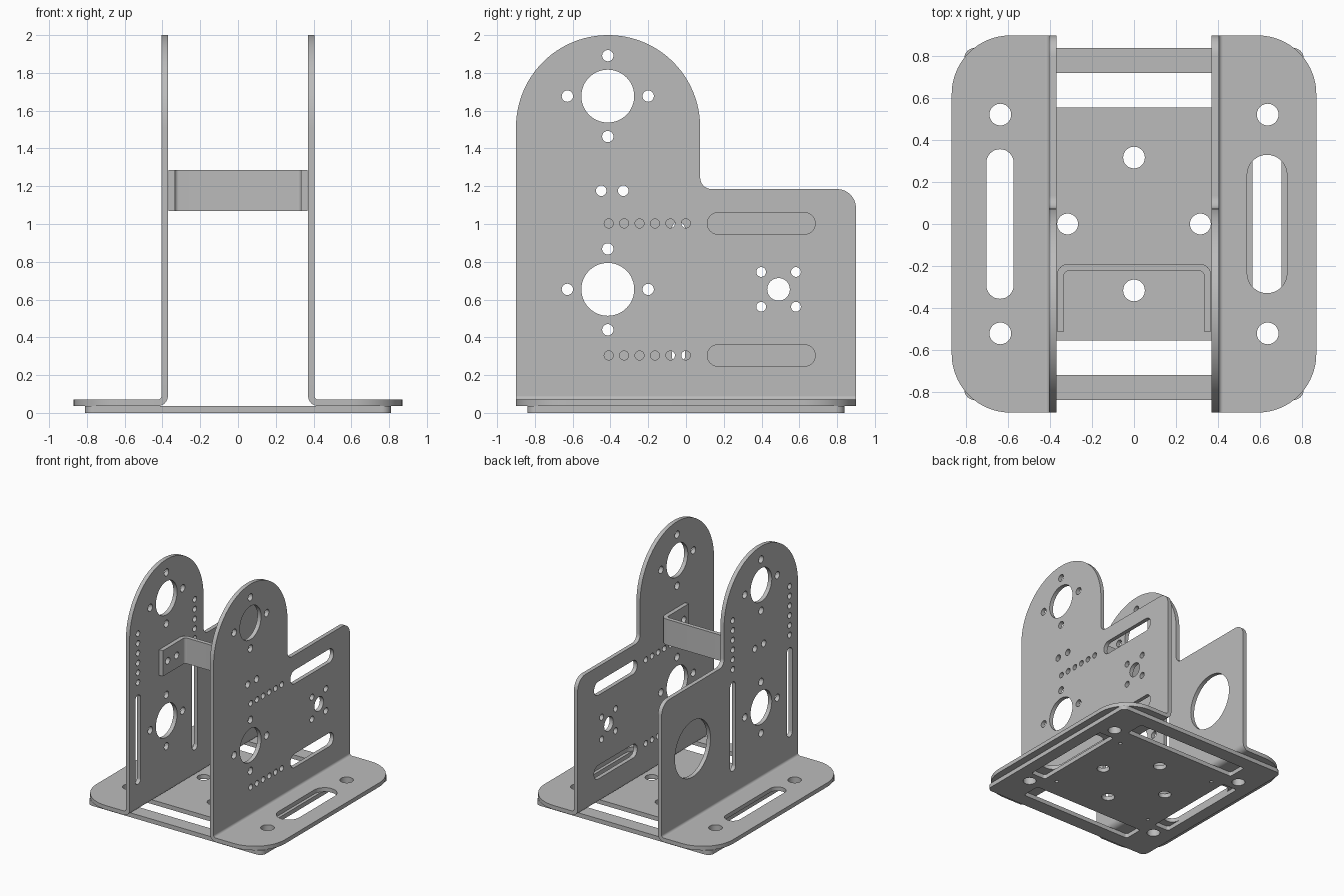
import bpy, bmesh, math
from mathutils import Vector

if "Cube" in bpy.data.objects:
    bpy.data.objects.remove(bpy.data.objects["Cube"])

metal = bpy.data.materials.new("grey_metal")
metal.diffuse_color = (0.5, 0.5, 0.5, 1)
metal.use_nodes = True
metal.node_tree.nodes["Principled BSDF"].inputs["Base Color"].default_value = metal.diffuse_color
T = 0.034  # sheet thickness


def rounded(corners):
    """Outline from (u, v, radius) right-angled corners."""
    pts = []
    n = len(corners)
    for i, (x, y, r) in enumerate(corners):
        p = Vector((x, y))
        if r == 0:
            pts.append(p)
            continue
        a = (Vector(corners[i - 1][:2]) - p).normalized()
        b = (Vector(corners[(i + 1) % n][:2]) - p).normalized()
        c = p + (a + b) * r
        steps = 24 if r > 0.2 else 8
        for k in range(steps + 1):
            t = math.pi / 2 * k / steps
            pts.append(c - (b * math.cos(t) + a * math.sin(t)) * r)
    return pts


def rect(u0, u1, v0, v1, r=0):
    return rounded([(u0, v0, r), (u1, v0, r), (u1, v1, r), (u0, v1, r)])


def slot(u0, u1, v0, v1):
    return rect(u0, u1, v0, v1, min(u1 - u0, v1 - v0) / 2 - 0.0005)


def circle(u, v, r):
    n = 48 if r > 0.1 else 24
    return [Vector((u + r * math.cos(2 * math.pi * i / n),
                    v + r * math.sin(2 * math.pi * i / n))) for i in range(n)]


def sheet(bm, loops, axis, low, high):
    """Fill an outline with holes and extrude it along an axis into bm."""
    cu = bpy.data.curves.new("profile", 'CURVE')
    cu.dimensions, cu.fill_mode = '2D', 'BOTH'
    cu.extrude = (high - low) / 2
    for loop in loops:
        sp = cu.splines.new('POLY')
        sp.points.add(len(loop) - 1)
        for q, p in zip(sp.points, loop):
            q.co = (p[0], p[1], 0, 1)
        sp.use_cyclic_u = True
    ob = bpy.data.objects.new("profile", cu)
    bpy.context.collection.objects.link(ob)
    dg = bpy.context.evaluated_depsgraph_get()
    me = bpy.data.meshes.new_from_object(ob.evaluated_get(dg))
    mid = (low + high) / 2
    for vert in me.vertices:
        u, v, w = vert.co
        w += mid
        vert.co = {'x': (w, u, v), 'y': (u, w, v), 'z': (u, v, w)}[axis]
    part = bmesh.new()
    part.from_mesh(me)
    bmesh.ops.remove_doubles(part, verts=part.verts, dist=1e-5)
    bmesh.ops.recalc_face_normals(part, faces=part.faces)
    part.to_mesh(me)
    part.free()
    bm.from_mesh(me)
    bpy.data.objects.remove(ob)
    bpy.data.curves.remove(cu)
    bpy.data.meshes.remove(me)


def finish(bm, name):
    me = bpy.data.meshes.new(name)
    bm.to_mesh(me)
    bm.free()
    me.materials.clear()
    me.materials.append(metal)
    for p in me.polygons:
        p.material_index = 0
    ob = bpy.data.objects.new(name, me)
    bpy.context.collection.objects.link(ob)
    bpy.ops.object.select_all(action='DESELECT')
    ob.select_set(True)
    bpy.context.view_layer.objects.active = ob
    bpy.ops.object.shade_smooth_by_angle(angle=math.radians(30))


# Base plate: four long slots, corner bolts, centre bolts, small pilot holes
loops = [rect(-0.81, 0.81, -0.84, 0.84, 0.05)]
for s in (-1, 1):
    lo, hi = sorted((s * 0.565, s * 0.705))
    loops.append(rect(lo, hi, -0.42, 0.42, 0.02))
    lo, hi = sorted((s * 0.555, s * 0.72))
    loops.append(rect(-0.53, 0.53, lo, hi, 0.02))
    loops += [circle(s * 0.317, 0, 0.05), circle(0, s * 0.317, 0.052)]
    for t in (-1, 1):
        loops += [circle(s * 0.638, t * 0.522, 0.052), circle(s * 0.47, t * 0.39, 0.014)]
bm = bmesh.new()
sheet(bm, loops, 'z', 0, 0.036)
finish(bm, "base_plate")

# Holes shared by both upright plates: two motor mounts and two bracket bolts
Y0 = -0.414
shared = [circle(y, 1.176, 0.028) for y in (-0.449, -0.332)]
for z in (1.677, 0.654):
    shared.append(circle(Y0, z, 0.14))
    for dy, dz in ((1, 0), (-1, 0), (0, 1), (0, -1)):
        shared.append(circle(Y0 + dy * 0.214, z + dz * 0.214, 0.03))

# Right plate only: horizontal slots, hole rows, small hub with four bolts
right = [circle(0.49, 0.654, 0.06)]
right += [circle(0.49 + a * 0.092, 0.654 + b * 0.092, 0.026) for a in (-1, 1) for b in (-1, 1)]
for z in (1.003, 0.304):
    right.append(slot(0.113, 0.684, z - 0.057, z + 0.057))
    right += [circle(-0.409 + i * 0.0816, z, 0.024) for i in range(6)]

# Left plate only: large opening, vertical slots, vertical hole rows
left = [circle(0.49, 0.654, 0.235)]
for y in (-0.79, -0.04):
    left.append(slot(y - 0.035, y + 0.035, 0.265, 1.01))
    left += [circle(y, 1.115 + i * 0.0816, 0.024) for i in range(6)]

# Bent angle plates: upright, rounded bend and floor flange
BX, BZ = 0.425, 0.09
for s, name, own, slot_box in ((1, "right_angle_plate", right, (0.54, 0.73, 0.33)),
                               (-1, "left_angle_plate", left, (0.574, 0.705, 0.357))):
    bm = bmesh.new()
    outline = rounded([(-0.9, BZ, 0), (0.9, BZ, 0), (0.9, 1.185, 0.1), (0.075, 1.185, 0.06),
                       (0.075, 2.0, 0.487), (-0.9, 2.0, 0.487)])
    lo, hi = sorted((s * 0.371, s * 0.405))
    sheet(bm, [outline] + shared + own, 'x', lo, hi)
    arc = []
    for r, order in ((0.054, range(9)), (0.02, range(8, -1, -1))):
        for k in order:
            a = math.pi / 2 * k / 8
            arc.append((s * (BX - r * math.cos(a)), BZ - r * math.sin(a)))
    sheet(bm, [arc], 'y', -0.9, 0.9)
    flange = rounded([(s * BX, -0.9, 0), (s * 0.87, -0.9, 0.28),
                      (s * 0.87, 0.9, 0.28), (s * BX, 0.9, 0)])
    a, b, h = slot_box
    lo, hi = sorted((s * a, s * b))
    sheet(bm, [flange, slot(lo, hi, -h, h)] +
          [circle(s * 0.638, y, 0.052) for y in (-0.522, 0.522)], 'z', 0.036, 0.07)
    finish(bm, name)

# U-shaped cross bracket between the uprights
bm = bmesh.new()
bridge = rounded([(-0.368, -0.25, 0), (-0.368, -0.19, 0.055), (0.368, -0.19, 0.055),
                  (0.368, -0.25, 0), (0.334, -0.25, 0), (0.334, -0.224, 0.021),
                  (-0.334, -0.224, 0.021), (-0.334, -0.25, 0)])
sheet(bm, [bridge], 'z', 1.07, 1.285)
for s in (-1, 1):
    lo, hi = sorted((s * 0.334, s * 0.368))
    sheet(bm, [rect(-0.514, -0.25, 1.07, 1.285)] + shared[:2], 'x', lo, hi)
finish(bm, "cross_bracket")
